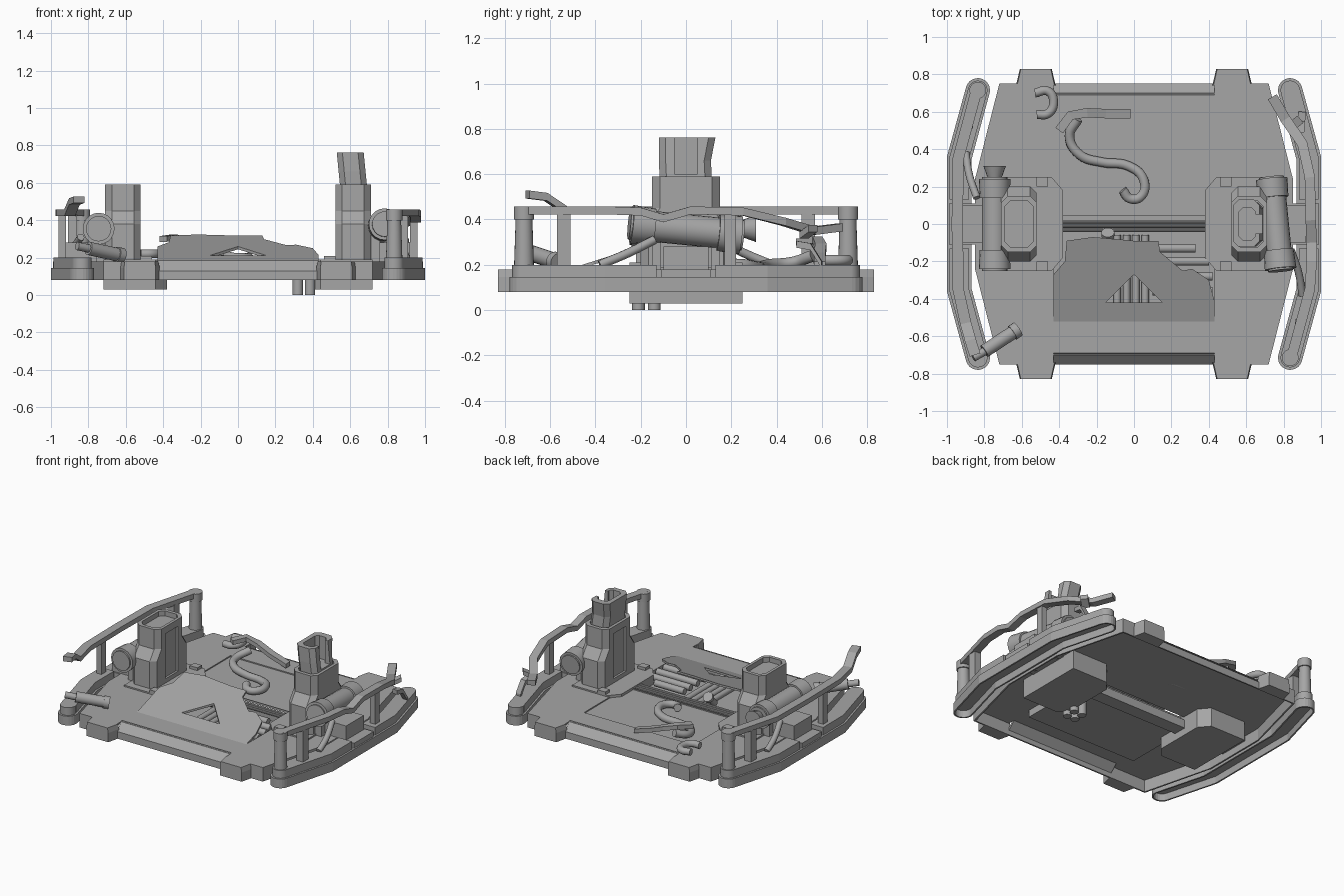
import bpy, bmesh, math
from mathutils import Vector

cube = bpy.data.objects.get("Cube")
if cube:
    bpy.data.objects.remove(cube, do_unlink=True)

metal = bpy.data.materials.new("plain_grey_metal")
metal.use_nodes = True
GREY = (0.38, 0.38, 0.38, 1)
metal.diffuse_color = GREY
metal.node_tree.nodes["Principled BSDF"].inputs["Base Color"].default_value = GREY


def finish(bm, name):
    bmesh.ops.recalc_face_normals(bm, faces=bm.faces)
    me = bpy.data.meshes.new(name)
    bm.to_mesh(me)
    bm.free()
    me.materials.append(metal)
    ob = bpy.data.objects.new(name, me)
    bpy.context.collection.objects.link(ob)
    return ob


def activate(ob):
    bpy.ops.object.select_all(action='DESELECT')
    ob.select_set(True)
    bpy.context.view_layer.objects.active = ob


def loft(name, rings):
    """Skin a stack of equal-length 3D rings and cap both ends."""
    bm = bmesh.new()
    vs = [[bm.verts.new(p) for p in r] for r in rings]
    n = len(vs[0])
    for a, b in zip(vs, vs[1:]):
        for i in range(n):
            j = (i + 1) % n
            bm.faces.new((a[i], a[j], b[j], b[i]))
    bm.faces.new(vs[0])
    bm.faces.new(vs[-1])
    return finish(bm, name)


def prism(name, pts, z0, z1):
    return loft(name, [[(x, y, z) for x, y in pts] for z in (z0, z1)])


def box(name, x0, x1, y0, y1, z0, z1):
    return prism(name, [(x0, y0), (x1, y0), (x1, y1), (x0, y1)], z0, z1)


def octagon(cx, hx, hy, c, cy=0):
    q = [(hx - c, -hy), (hx, c - hy), (hx, hy - c), (hx - c, hy)]
    return [(cx + x, cy + y) for x, y in q] + [(cx - x, cy - y) for x, y in q]


def skid_outline(s, r):
    """Bowed slot shape with round ends, on side s."""
    cap = [(0.835 + r * math.cos(a), 0.715 + r * math.sin(a))
           for a in (math.radians(15 + 16 * i) for i in range(12))]
    half = [(0.935 + r, 0.36)] + cap + [(0.935 - r, 0.34)]
    return [(s * x, y) for x, y in half] + [(s * x, -y) for x, y in reversed(half)]


def strip(name, path, w, h):
    """Flat bar of width w and height h, mitred along a path."""
    P = [Vector(p) for p in path]
    rings = []
    for i, p in enumerate(P):
        d = P[min(i + 1, len(P) - 1)] - P[max(i - 1, 0)]
        s = Vector((-d.y, d.x, 0)).normalized() * w / 2
        u = Vector((0, 0, h / 2))
        rings.append([p - s - u, p + s - u, p + s + u, p - s + u])
    return loft(name, rings)


def rod(name, a, b, r, r2=None, sides=20):
    a, b = Vector(a), Vector(b)
    bm = bmesh.new()
    bmesh.ops.create_cone(bm, cap_ends=True, segments=sides, radius1=r,
                          radius2=r if r2 is None else r2, depth=(b - a).length)
    rot = (b - a).to_track_quat('Z', 'Y').to_matrix()
    for v in bm.verts:
        v.co = rot @ v.co + (a + b) / 2
    activate(finish(bm, name))
    bpy.ops.object.shade_smooth_by_angle(angle=math.radians(35))


def pipe(name, path, r):
    """Round hose through smooth points."""
    cu = bpy.data.curves.new(name, 'CURVE')
    cu.dimensions = '3D'
    cu.bevel_depth, cu.bevel_resolution, cu.resolution_u = r, 3, 6
    cu.use_fill_caps = True
    sp = cu.splines.new('BEZIER')
    sp.bezier_points.add(len(path) - 1)
    for bp, p in zip(sp.bezier_points, path):
        bp.co = p
        bp.handle_left_type = bp.handle_right_type = 'AUTO'
    ob = bpy.data.objects.new(name, cu)
    bpy.context.collection.objects.link(ob)
    cu.materials.append(metal)
    activate(ob)
    bpy.ops.object.convert(target='MESH')


def cut(ob, *cutters):
    for c in cutters:
        m = ob.modifiers.new("cut", 'BOOLEAN')
        m.operation, m.solver, m.object = 'DIFFERENCE', 'EXACT', c
        activate(ob)
        bpy.ops.object.modifier_apply(modifier=m.name)
        bpy.data.objects.remove(c, do_unlink=True)


# Deck: thin shell with chamfered front and rear, a shallow rear bay and an open front bay
def deck_outline(d):
    half = [(0.72 - d, -0.75 + d), (0.85 - d, -0.24), (0.85 - d, 0.24), (0.72 - d, 0.75 - d)]
    return half + [(-x, -y) for x, y in half]

deck = prism("deck", deck_outline(0), 0.08, 0.18)
for s in (-1, 1):
    cut(deck, loft("edge_chamfer", [[(x, s * 0.76, 0.12), (x, s * 0.76, 0.2), (x, s * 0.68, 0.2)]
                                    for x in (-0.43, 0.43)]))
cut(deck, prism("hollow", deck_outline(0.01), 0.0, 0.165),
    box("front_bay", -0.43, 0.43, -0.52, 0.045, 0.0, 0.3))
for s in (-1, 1):
    loft("chamfer_plate", [[(x, s * 0.748, 0.128), (x, s * 0.69, 0.185), (x, s * 0.69, 0.165),
                            (x, s * 0.74, 0.115)] for x in (-0.43, 0.43)])
cut(deck, box("rear_bay", -0.43, 0.43, 0.05, 0.53, 0.172, 0.3))
box("front_bay_tray", -0.44, 0.44, -0.53, 0.0, 0.115, 0.125)
for s in (-1, 1):
    box("front_bay_wall", s * 0.43, s * 0.44, -0.53, 0.0, 0.12, 0.17)
box("front_bay_lip", -0.44, 0.44, -0.53, -0.52, 0.12, 0.17)
box("cross_beam", -0.42, 0.42, -0.04, 0.02, 0.08, 0.168)
box("beam_ledge", -0.42, 0.42, 0.02, 0.055, 0.08, 0.14)
for y in (-0.035, -0.012, 0.01):
    rod("beam_pipe", (-0.4, y, 0.172), (0.4, y, 0.172), 0.009, sides=10)

# Corner clamps
for sx in (-1, 1):
    for sy in (-1, 1):
        loft("corner_clamp", [[(sx * (0.525 + a * w), sy * y, z) for a, y in
                               ((-1, 0.83), (1, 0.83), (1.25, 0.74), (-1.25, 0.74))]
                              for z, w in ((0.08, 0.085), (0.145, 0.085), (0.18, 0.08))])

# Raised broken front panel with a triangular opening
outline = [(-0.43, -0.52), (0.43, -0.52), (0.43, -0.41), (0.4, -0.3), (0.31, -0.24),
           (0.26, -0.25), (0.14, -0.15), (0.13, -0.09), (0.0, -0.09), (-0.05, -0.085),
           (-0.22, -0.07), (-0.36, -0.09), (-0.37, -0.2), (-0.43, -0.27)]
panel = loft("broken_panel", [[(x, y, 0.165 + t + 0.32 * (y + 0.52)) for x, y in outline]
                              for t in (0, 0.015)])
cut(panel, prism("vent", [(-0.15, -0.42), (0.15, -0.42), (0, -0.27)], 0, 0.5))

# Pipes in the front bay
for x in (-0.09, -0.04, 0.01, 0.06):
    rod("bay_pipe", (x, -0.5, 0.14), (x, -0.06, 0.14), 0.02, sides=12)
for y, x in ((-0.13, 0.33), (-0.2, 0.4), (-0.28, 0.42), (-0.36, 0.42)):
    rod("bay_cross_pipe", (0.1, y, 0.165), (x, y, 0.165), 0.023, sides=12)
rod("loose_nozzle", (-0.14, -0.12, 0.15), (-0.14, -0.055, 0.215), 0.022)
rod("nozzle_ring", (-0.14, -0.062, 0.208), (-0.14, -0.045, 0.225), 0.035)

# Pylons, side drums, skids
for s in (-1, 1):
    side = "left" if s > 0 else "right"
    c = s * 0.615
    prism(side + "_pylon_foot", [(s * x, y) for x, y in
          ((0.38, -0.18), (0.44, -0.25), (0.72, -0.25), (0.72, 0.25), (0.44, 0.25), (0.38, 0.18))],
          0.03, 0.19)
    sections = ((0.18, 0.2), (0.38, 0.2), (0.45, 0.15), (0.59, 0.15))
    body = loft(side + "_pylon", [[(x, y, z) for x, y in octagon(c, 0.095, hy, 0.035)]
                                  for z, hy in sections])
    cut(body, prism("pocket", octagon(c, 0.075, 0.125, 0.03), 0.555, 0.7),
        box("slot", s * 0.5, s * 0.535, -0.07, 0.07, 0.22, 0.54))
    for sy in (-1, 1):
        box(side + "_foot_catch", s * 0.46, s * 0.52, sy * 0.2, sy * 0.25, 0.18, 0.21)
        box(side + "_drum_bracket", s * 0.69, s * 0.76, sy * 0.11, sy * 0.15, 0.16, 0.34)
    # drum with end collars
    cx, dx, dz = (0.76, -0.025, 0.025) if s > 0 else (0.745, 0.0, 0.0)
    ends = [Vector((s * cx + k * dx, k * 0.25, 0.355 - k * dz)) for k in (-1, 1)]
    rod(side + "_drum", ends[0], ends[1], 0.068)
    for k, e in enumerate(ends):
        inward = (ends[1 - k] - e).normalized()
        rod(side + "_drum_collar", e + inward * 0.01, e + inward * 0.11, 0.085, 0.08)
    if s < 0:
        rod("drum_cap", (-0.745, 0.24, 0.36), (-0.745, 0.31, 0.36), 0.035, 0.06)
    # skid: hollow sole, narrower upper bars with rounded ends, hub
    box(side + "_skid_bridge", s * 0.82, s * 0.99, -0.11, 0.11, 0.13, 0.18)
    box(side + "_skid_hub", s * 0.72, s * 0.92, -0.1, 0.1, 0.16, 0.28)
    sole = prism(side + "_skid_sole", skid_outline(s, 0.065), 0.08, 0.145)
    cut(sole, prism("sole_hollow", skid_outline(s, 0.054), 0.0, 0.13))
    for sy in (-1, 1):
        end, bend = (s * 0.835, sy * 0.715), (s * 0.935, sy * 0.35)
        rod(side + "_skid_top_end", (*end, 0.14), (*end, 0.2), 0.052)
        strip(side + "_skid_bar", [(*end, 0.17), (*bend, 0.17), (s * 0.935, sy * 0.13, 0.17)],
              0.104, 0.06)

# Snapped mast on the taller pylon, open at the outer side
mast = loft("broken_mast", [[(x, y, z) for x, y in octagon(cx, 0.072, hy, 0.03, cy)]
                            for z, cx, hy, cy in ((0.56, 0.62, 0.115, 0), (0.66, 0.61, 0.115, -0.005),
                                                  (0.762, 0.6, 0.125, 0.005))])
cut(mast, prism("mast_bore", octagon(0.605, 0.045, 0.085, 0.02), 0.6, 0.9),
    box("mast_gap", 0.63, 0.8, -0.05, 0.05, 0.6, 0.9))

# Hydraulic stubs beneath one pylon
for x in (0.32, 0.385):
    for y in (-0.21, -0.14):
        rod("under_stub", (x, y, 0.0), (x, y, 0.12), 0.028)

# Guard rails: one snapped at the front, the other at the rear
strip("right_rail", [(-0.835, 0.74, 0.44), (-0.94, 0.35, 0.44), (-0.945, 0, 0.44),
                     (-0.94, -0.35, 0.44), (-0.9, -0.53, 0.44), (-0.875, -0.62, 0.5),
                     (-0.85, -0.7, 0.51)], 0.06, 0.035)
strip("left_rail", [(0.835, -0.74, 0.44), (0.94, -0.35, 0.44), (0.95, -0.2, 0.435),
                    (0.95, -0.1, 0.405), (0.945, 0.02, 0.44), (0.94, 0.25, 0.435),
                    (0.9, 0.43, 0.39), (0.81, 0.56, 0.35), (0.74, 0.68, 0.365)], 0.055, 0.035)
for s in (-1, 1):
    e = (s * 0.835, -s * 0.715)
    rod("end_post", (*e, 0.19), (*e, 0.43), 0.044, 0.036)
    rod("post_cap", (*e, 0.4), (*e, 0.457), 0.045)
    box("flat_post", s * 0.86, s * 0.91, -s * 0.51, -s * 0.57, 0.19, 0.43)
    box("middle_post", s * 0.92, s * 0.96, s * 0.17, s * 0.22, 0.19, 0.43)
    pipe("rail_brace", [(s * 0.9, -s * 0.38, 0.2), (s * 0.88, -s * 0.26, 0.25),
                        (s * 0.84, -s * 0.14, 0.31)], 0.02)
strip("bent_strut", [(0.9, 0.6, 0.2), (0.895, 0.55, 0.28), (0.89, 0.49, 0.29)], 0.04, 0.03)
strip("torn_bracket", [(0.84, 0.52, 0.33), (0.89, 0.56, 0.36)], 0.05, 0.03)

# Fallen post at the front corner
rod("fallen_post", (-0.8, -0.68, 0.25), (-0.64, -0.575, 0.215), 0.036)
rod("fallen_post_end", (-0.65, -0.582, 0.217), (-0.62, -0.562, 0.21), 0.042)
rod("fallen_post_pin", (-0.86, -0.715, 0.262), (-0.78, -0.67, 0.245), 0.022)

# Loose hoses on the rear deck
pipe("long_hose", [(-0.3, 0.56, 0.24), (-0.345, 0.47, 0.21), (-0.29, 0.37, 0.2),
                   (-0.17, 0.33, 0.19), (-0.03, 0.31, 0.19), (0.05, 0.24, 0.2),
                   (0.04, 0.15, 0.2), (-0.02, 0.135, 0.2), (-0.06, 0.18, 0.21)], 0.026)
pipe("short_hose", [(-0.53, 0.7, 0.22), (-0.46, 0.71, 0.22), (-0.43, 0.65, 0.22),
                    (-0.46, 0.59, 0.22), (-0.52, 0.585, 0.22)], 0.024)
strip("torn_trim", [(-0.4, 0.5, 0.3), (-0.34, 0.58, 0.31), (-0.25, 0.595, 0.28),
                    (-0.15, 0.59, 0.24), (-0.02, 0.59, 0.2)], 0.05, 0.03)
